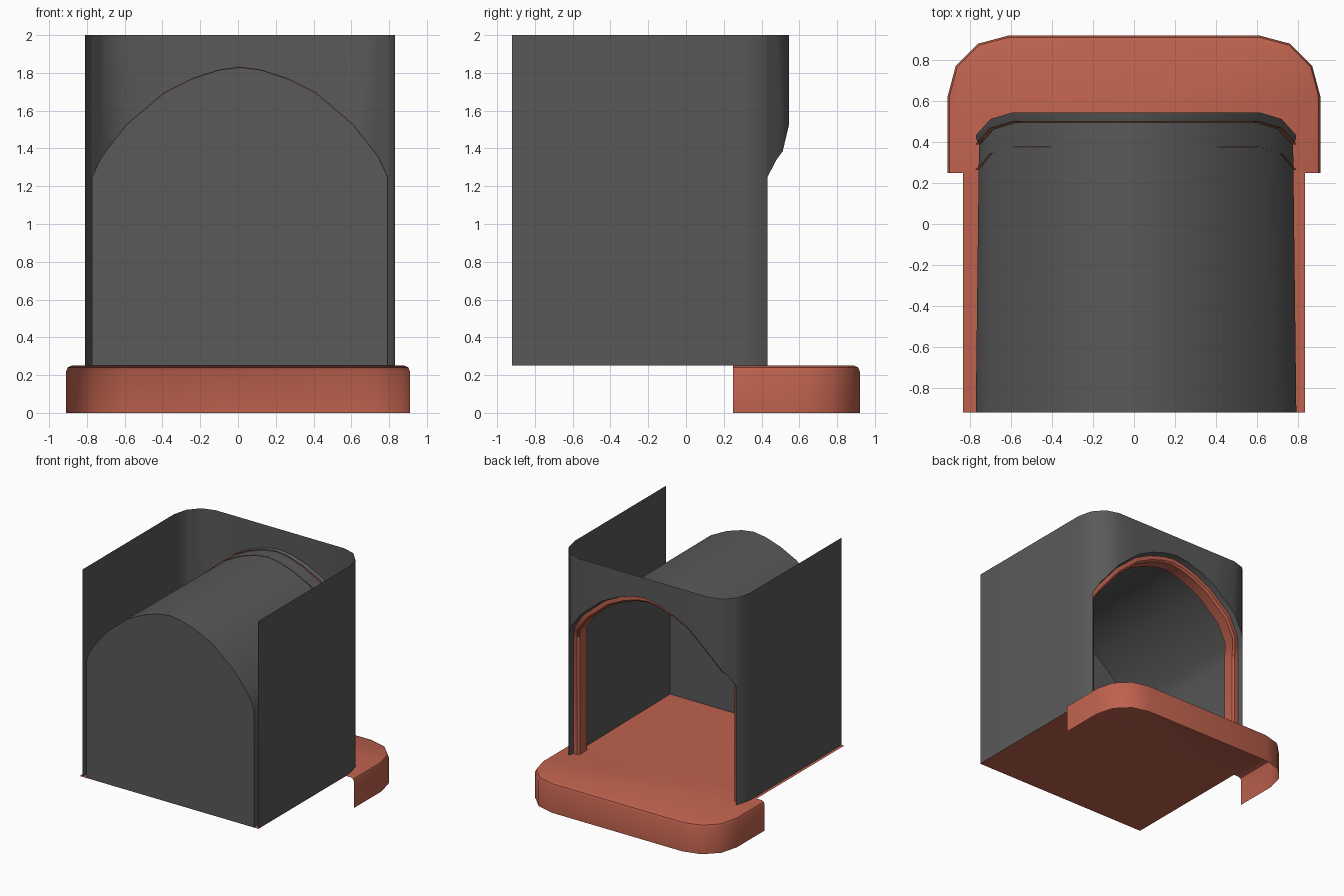
import bpy, bmesh, math
from mathutils import Vector

if "Cube" in bpy.data.objects:
    bpy.data.objects.remove(bpy.data.objects["Cube"])


def material(name, rgb):
    m = bpy.data.materials.new(name)
    m.diffuse_color = (*rgb, 1)
    m.use_nodes = True
    m.node_tree.nodes["Principled BSDF"].inputs["Base Color"].default_value = m.diffuse_color
    return m


GREY = material("dark grey", (0.1, 0.1, 0.1))
CLAY = material("terracotta", (0.52, 0.122, 0.076))
FLOOR, TOP, FRONT, CX = 0.25, 2.0, -0.92, 0.01


def make(name, mat, sheets, polygons=(), angle=40):
    """Object from lofted sheets (lists of equal-length rows) and single polygons."""
    bm = bmesh.new()
    for rows in sheets:
        grid = [[bm.verts.new(p) for p in row] for row in rows]
        for a, b in zip(grid, grid[1:]):
            for i in range(len(a) - 1):
                bm.faces.new((a[i], b[i], b[i + 1], a[i + 1]))
    for poly in polygons:
        bm.faces.new([bm.verts.new(p) for p in poly])
    bmesh.ops.remove_doubles(bm, verts=bm.verts, dist=0.0005)
    me = bpy.data.meshes.new(name)
    bm.to_mesh(me)
    bm.free()
    me.materials.append(mat)
    ob = bpy.data.objects.new(name, me)
    bpy.context.collection.objects.link(ob)
    bpy.ops.object.select_all(action='DESELECT')
    ob.select_set(True)
    bpy.context.view_layer.objects.active = ob
    bpy.ops.object.shade_smooth_by_angle(angle=math.radians(angle))
    return ob


def corner(x, y, rx, ry):
    """Three-segment rounded corner starting on the side and ending on the back."""
    return [(x - rx + rx * math.cos(math.radians(a)), y - ry + ry * math.sin(math.radians(a)))
            for a in (0, 30, 60, 90)]


CORNER = corner(0.82, 0.545, 0.22, 0.245)


def back(x):
    """y of the outer shell's back wall at a given x."""
    x = abs(x)
    if x <= 0.6:
        return 0.545
    for (x0, y0), (x1, y1) in zip(CORNER, CORNER[1:]):
        if x >= x1:
            return y1 + (y0 - y1) * (x - x1) / (x0 - x1)


# Arch outline (x, z), left foot to right foot
half = [(0.782, FLOOR), (0.782, 1.25), (0.74, 1.34), (0.71, 1.385), (0.6, 1.525),
        (0.4, 1.695), (0.25, 1.77), (0.11, 1.815)]
ARCH = [(-x, z) for x, z in half] + [(0, 1.83)] + half[::-1]


def arch_row(inset, setback):
    """Arch outline moved inward by inset, following the shell's plan at a setback."""
    row = []
    for i, (x, z) in enumerate(ARCH):
        p, q = ARCH[max(i - 1, 0)], ARCH[min(i + 1, len(ARCH) - 1)]
        t = Vector((q[0] - p[0], q[1] - p[1])).normalized()
        row.append((x + t.y * inset + CX, back(x) - setback, max(z - t.x * inset, FLOOR)))
    return row


# Outer shell: side walls with rounded corners, and the wall above the opening
def side(s):
    pts = [(0.82, FRONT)] + CORNER[:2] + [(0.782, back(0.782))]
    rows = [[(s * x + CX, y, z) for x, y in pts] for z in (FLOOR, TOP)]
    return rows if s < 0 else rows[::-1]


lower = arch_row(0, 0)[1:-1]
upper = [(x, y, TOP) for x, y, z in lower]
make("outer_shell", GREY, [side(-1), side(1), [lower, upper]])

# Narrow grey lip turning in from the shell to the trim
make("opening_lip", GREY, [[arch_row(0, 0), arch_row(0.004, 0.02), arch_row(0.012, 0.045)]])

# Terracotta trim around the opening
make("arch_trim", CLAY, [[arch_row(d, y) for d, y in
     ((-0.003, 0.045), (0.045, 0.045), (0.06, 0.06), (0.06, 0.155), (-0.003, 0.17))]], angle=30)

# Vaulted chamber, tapering slightly, with its closed end wall
front_row = [(x + CX, FRONT, z) for x, z in ARCH]
back_row = [((x - CX) * 0.98 + CX, y, z) for x, y, z in arch_row(0, 0.05)]
make("vault", GREY, [[front_row, back_row]])
make("end_wall", GREY, [], [front_row])


# Base slab: bevelled skirt around the back, open underneath
def skirt(inset, z):
    c = corner(0.91 - inset, 0.92 - inset, 0.3 - inset, 0.3 - inset)
    right = [(0.91 - inset, 0.25)] + c
    return [(-x, y, z) for x, y in right] + [(x, y, z) for x, y in right[::-1]]


cap = skirt(0.03, FLOOR)
make("base_slab", CLAY, [[skirt(0, 0), skirt(0, 0.22), skirt(0.009, 0.241), cap]], [cap[::-1]])

# Chamber floor
make("chamber_floor", CLAY, [], [[(-0.835, FRONT, FLOOR), (0.835, FRONT, FLOOR),
                                  (0.835, 0.25, FLOOR), (-0.835, 0.25, FLOOR)]])
